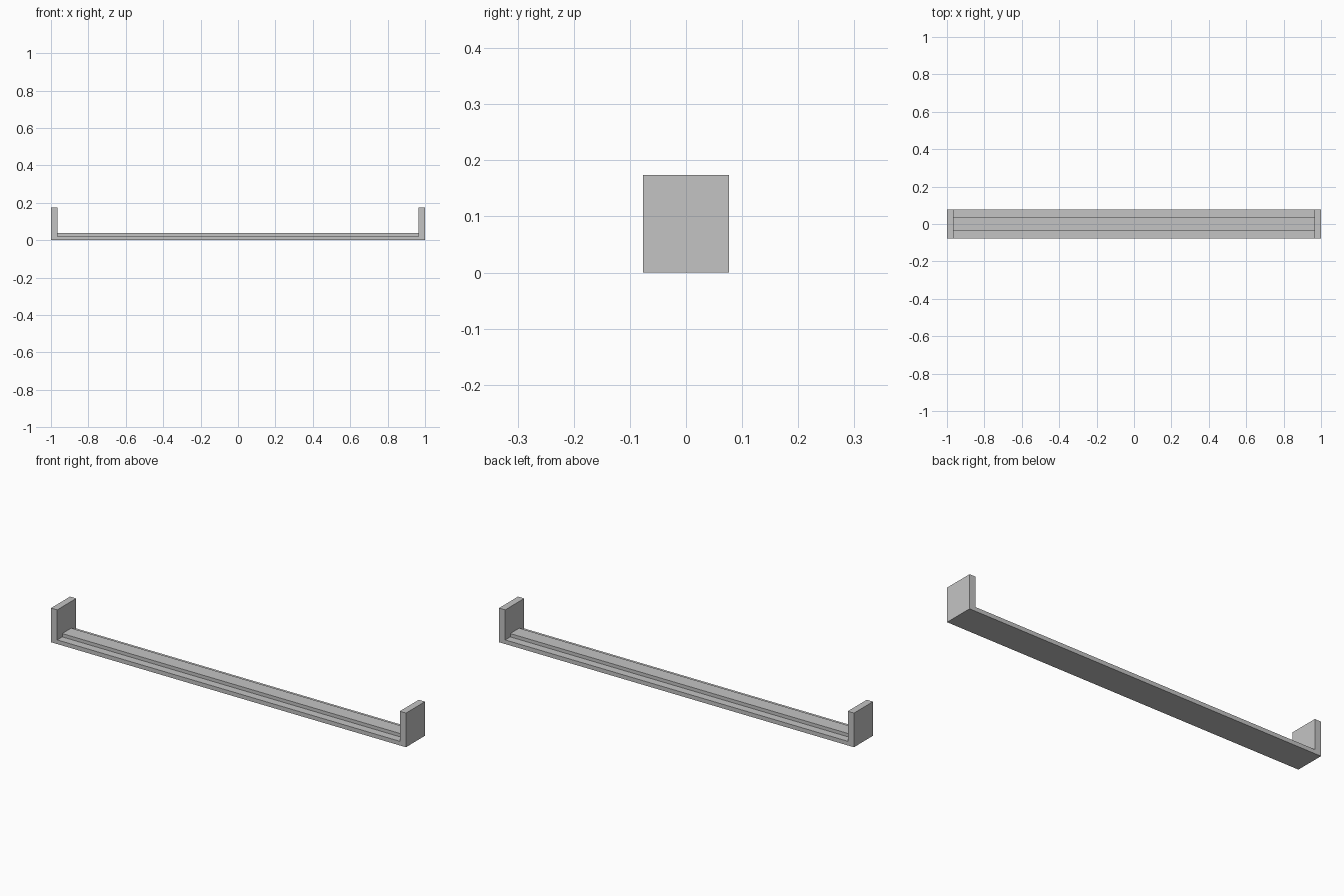
import bpy
import bmesh

cube = bpy.data.objects.get("Cube")
if cube:
    bpy.data.objects.remove(cube, do_unlink=True)

grey = bpy.data.materials.new("plain_grey")
grey.use_nodes = True
colour = (0.55, 0.55, 0.55, 1)
grey.diffuse_color = colour
grey.node_tree.nodes["Principled BSDF"].inputs["Base Color"].default_value = colour

LENGTH, DEPTH, HEIGHT = 2.0, 0.153, 0.174
WALL = 0.035            # end plate thickness
BASE, RAIL = 0.021, 0.038   # heights of the ledge and of the rail top
RAIL_HALF = 0.036       # half the width of the raised rail


def extrude_x(name, profile, x0, x1):
    """Solid made by sweeping a (y, z) outline along x."""
    bm = bmesh.new()
    face = bm.faces.new([bm.verts.new((x0, y, z)) for y, z in profile])
    swept = bmesh.ops.extrude_face_region(bm, geom=[face])["geom"]
    moved = [v for v in swept if isinstance(v, bmesh.types.BMVert)]
    bmesh.ops.translate(bm, verts=moved, vec=(x1 - x0, 0, 0))
    bmesh.ops.recalc_face_normals(bm, faces=bm.faces)
    mesh = bpy.data.meshes.new(name)
    bm.to_mesh(mesh)
    bm.free()
    mesh.materials.append(grey)
    obj = bpy.data.objects.new(name, mesh)
    bpy.context.collection.objects.link(obj)
    return obj


# Long base bar with a raised rail along its middle
half = DEPTH / 2
right_side = [(half, 0), (half, BASE), (RAIL_HALF, BASE), (RAIL_HALF, RAIL)]
outline = right_side + [(-y, z) for y, z in reversed(right_side)]
inner = LENGTH / 2 - WALL
extrude_x("stepped_base_bar", outline, -inner, inner)

# Upright plates at both ends
plate = [(-half, 0), (half, 0), (half, HEIGHT), (-half, HEIGHT)]
for name, side in (("left_end_plate", 1), ("right_end_plate", -1)):
    extrude_x(name, plate, side * inner, side * LENGTH / 2)
